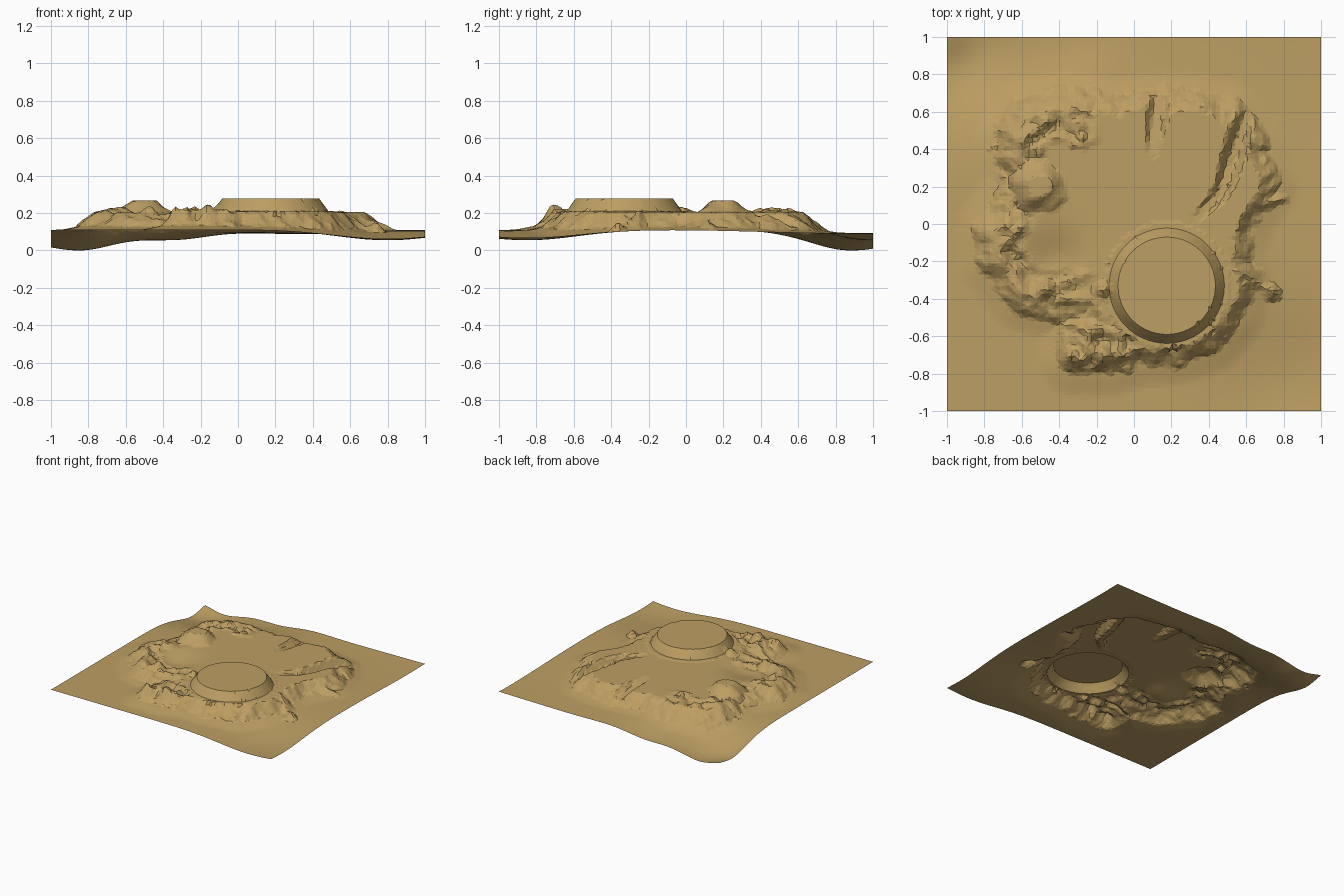
import bpy, bmesh, math
from mathutils import Vector, noise

if "Cube" in bpy.data.objects:
    bpy.data.objects.remove(bpy.data.objects["Cube"])

N = 96                                   # grid cells per side
MESA = Vector((0.175, -0.33))            # round table hill

# Outline of the raised plateau, at the top of its cliffs
OUTLINE = [Vector(p) for p in [
    (.50, .56), (.62, .38), (.68, .22), (.60, .10), (.54, -.02), (.52, -.14),
    (.54, -.30), (.50, -.48), (.40, -.60), (.22, -.66), (.02, -.67), (-.12, -.72),
    (-.32, -.72), (-.30, -.60), (-.17, -.52), (-.20, -.39), (-.42, -.42), (-.60, -.37),
    (-.74, -.20), (-.75, -.04), (-.66, .10), (-.61, .22), (-.64, .46), (-.56, .58),
    (-.36, .61), (-.10, .56), (.06, .60), (.30, .60)]]


def smooth(t):
    t = max(0.0, min(1.0, t))
    return t * t * (3 - 2 * t)


def ramp(t):
    return max(0.0, min(1.0, t))


def bump(p, x, y, s):
    return math.exp(-((p.x - x) ** 2 + (p.y - y) ** 2) / (2 * s * s))


def segment(p, a, b):
    """Distance to a segment and the position along it."""
    d = b - a
    t = ramp((p - a).dot(d) / d.dot(d))
    return (p - a - d * t).length, t


def outline_distance(p):
    """Signed distance to the plateau outline, positive outside."""
    best, inside = 9.0, False
    for a, b in zip(OUTLINE, OUTLINE[1:] + OUTLINE[:1]):
        best = min(best, segment(p, a, b)[0])
        if (a.y > p.y) != (b.y > p.y) and p.x < (b.x - a.x) * (p.y - a.y) / (b.y - a.y) + a.x:
            inside = not inside
    return -best if inside else best


def rough(p, f, seed):
    return noise.noise(Vector((p.x * f, p.y * f, seed)))


def plain(p):
    """Gently rolling ground around the plateau."""
    return (0.118 - .120 * bump(p, -.90, .92, .24) + .035 * bump(p, -1, 1, .10)
            - .045 * bump(p, -.33, 1.0, .17) - .056 * bump(p, .80, -.85, .27)
            - .018 * bump(p, .9, .8, .40) - .018 * bump(p, .25, 1.05, .3))


def height(p):
    z = plain(p)
    d = outline_distance(p)
    # plateau with ragged cliffs
    edge = d + .045 * rough(p, 9, 1.3) + .02 * rough(p, 21, 4.1)
    top = .214
    top -= .045 * bump(p, -.43, -.20, .11)                      # hollow behind left rim
    left = smooth((-.15 - p.x) / .15) * smooth((.10 - abs(d + .08)) / .08)
    top += left * .06 * rough(p, 13, 7.7)                        # broken left rim
    front = smooth((-.5 - p.y) / .08) * smooth((.05 - p.x) / .1)
    top += front * .05 * rough(p, 15, 2.2)                       # boulders at the front
    width = .10 if p.y < .4 else .13
    k = ramp(1 - edge / width)
    z = z + (max(top, z) - z) * k
    # foot of loose rock
    z += .022 * smooth(1 - max(d - .06, 0) / .16) * (1 - k)
    # spur ridges on the right
    for a, b in [((.60, .10), (.80, .14)), ((.55, -.25), (.74, -.36))]:
        s, t = segment(p, Vector(a), Vector(b))
        z = max(z, .205 - .06 * t - .9 * s + .03 * rough(p, 14, 3)) if s < .12 else z
    # sloping tracks cut in the right and back sides
    path = [(.33, .02, 0), (.47, .17, .035), (.54, .38, .07), (.62, .62, .08)]
    for a, b in zip(path, path[1:]):
        s, t = segment(p, Vector(a[:2]), Vector(b[:2]))
        if s < .10:
            floor = .212 - (a[2] + (b[2] - a[2]) * t)
            z = min(z, floor + max(0, s - .025) * 1.7)
    s, t = segment(p, Vector((.10, .38)), Vector((.14, .70)))
    if s < .08:
        z = min(z, .21 - .06 * t + max(0, s - .03) * 1.4)
    # peaks on the left rim and by the table hill
    q = (p - Vector((-.50, .20))).length + .03 * rough(p, 11, 5)
    z = max(z, min(.275, .275 - (q - .06) * .75)) if q < .15 else z
    q = (p - Vector((-.29, .46))).length
    z = max(z, .245 - q * .6 + .03 * rough(p, 18, 6)) if q < .1 else z
    q = (p - Vector((-.16, -.35))).length
    z = max(z, .26 - q * .9) if q < .1 else z
    # round table hill with a flat top, a ledge and a lower cliff
    r = (p - MESA).length
    if r < .262:
        z = .284
    elif r < .34:
        z = max(z, .284 - ramp((r - .262) / .045) * .066)
    return z


# ---- terrain sheet ----
bm = bmesh.new()
bmesh.ops.create_grid(bm, x_segments=N, y_segments=N, size=1.0)
cell = 2.0 / N
for v in bm.verts:
    p = Vector((v.co.x, v.co.y))
    if max(abs(p.x), abs(p.y)) < .99:
        # irregular facets, with rings following the table hill
        off = p - MESA
        ring = [R for R in (.26, .308) if abs(off.length - R) < cell * .55]
        if ring:
            p = MESA + off.normalized() * ring[0]
        else:
            p += Vector((rough(p, 37, 11), rough(p, 37, 23))) * cell * .5
    v.co = (p.x, p.y, height(p))
low = min(v.co.z for v in bm.verts)
for v in bm.verts:
    v.co.z = max(0.0, v.co.z - low)
bmesh.ops.triangulate(bm, faces=bm.faces[:])
bmesh.ops.recalc_face_normals(bm, faces=bm.faces[:])
if sum(f.normal.z for f in bm.faces) < 0:
    bmesh.ops.reverse_faces(bm, faces=bm.faces[:])

mesh = bpy.data.meshes.new("desert_terrain")
bm.to_mesh(mesh)
bm.free()
sand = bpy.data.materials.new("sandstone tan")
sand.diffuse_color = (0.51, 0.345, 0.125, 1)
sand.use_nodes = True
sand.node_tree.nodes["Principled BSDF"].inputs["Base Color"].default_value = sand.diffuse_color
mesh.materials.append(sand)
terrain = bpy.data.objects.new("desert_terrain", mesh)
bpy.context.collection.objects.link(terrain)
